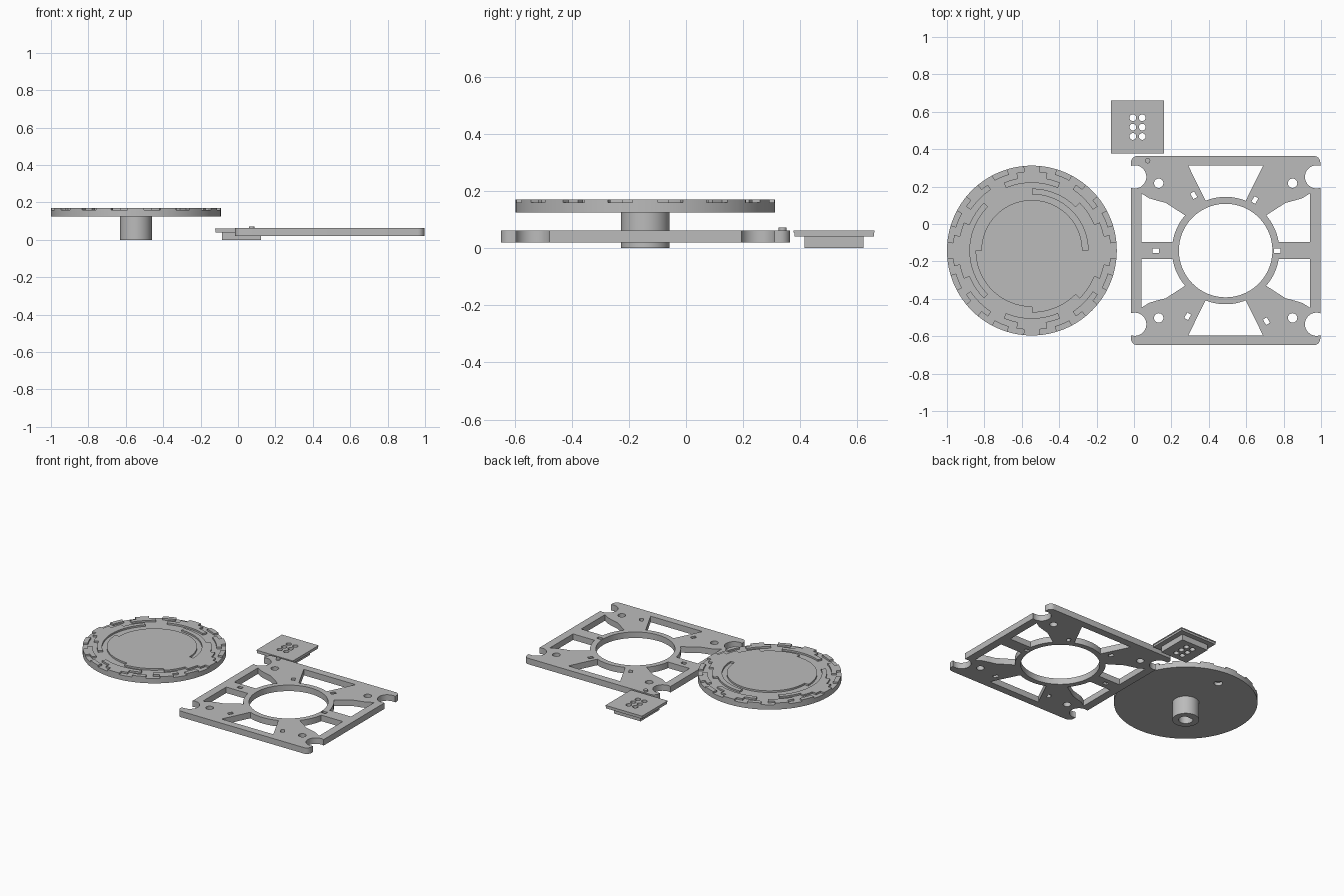
import bpy, bmesh
from math import sin, cos, pi, radians

old = bpy.data.objects.get("Cube")
if old:
    bpy.data.objects.remove(old, do_unlink=True)

grey = bpy.data.materials.new("plain_grey")
grey.use_nodes = True
grey.diffuse_color = (0.5, 0.5, 0.5, 1)
grey.node_tree.nodes["Principled BSDF"].inputs["Base Color"].default_value = (0.5, 0.5, 0.5, 1)


def arc(cx, cy, r, a0, a1, n):
    """Points on an arc, angles in degrees."""
    angles = [radians(a0 + (a1 - a0) * i / n) for i in range(n + 1)]
    return [(cx + r * cos(a), cy + r * sin(a)) for a in angles]


def circle(cx, cy, r, n=48):
    return arc(cx, cy, r, 0, 360, n)[:-1]


def rect(cx, cy, w, h, turn=0):
    c, s = cos(radians(turn)), sin(radians(turn))
    corners = [(-w / 2, -h / 2), (w / 2, -h / 2), (w / 2, h / 2), (-w / 2, h / 2)]
    return [(cx + x * c - y * s, cy + x * s + y * c) for x, y in corners]


def prisms(name, shapes, z0, z1, at=(0, 0)):
    """Extrude each outline from z0 to z1 in one object."""
    bm = bmesh.new()
    for pts in shapes:
        low = [bm.verts.new((x + at[0], y + at[1], z0)) for x, y in pts]
        high = [bm.verts.new((x + at[0], y + at[1], z1)) for x, y in pts]
        bm.faces.new(low)
        bm.faces.new(high)
        for i in range(len(pts)):
            j = (i + 1) % len(pts)
            bm.faces.new((low[i], low[j], high[j], high[i]))
    return finish(name, bm)


def finish(name, bm):
    bmesh.ops.recalc_face_normals(bm, faces=bm.faces)
    mesh = bpy.data.meshes.new(name)
    bm.to_mesh(mesh)
    bm.free()
    mesh.materials.append(grey)
    obj = bpy.data.objects.new(name, mesh)
    bpy.context.collection.objects.link(obj)
    return obj


def activate(obj):
    bpy.ops.object.select_all(action='DESELECT')
    obj.select_set(True)
    bpy.context.view_layer.objects.active = obj


def cut(obj, shapes, z0, z1, at=(0, 0)):
    """Cut the outlines out of an object."""
    cutter = prisms("cutter", shapes, z0, z1, at)
    mod = obj.modifiers.new("cut", 'BOOLEAN')
    mod.operation, mod.solver, mod.object = 'DIFFERENCE', 'EXACT', cutter
    activate(obj)
    bpy.ops.object.modifier_apply(modifier=mod.name)
    bpy.data.objects.remove(cutter, do_unlink=True)


def smooth(obj):
    activate(obj)
    bpy.ops.object.shade_smooth_by_angle(angle=radians(30))


# Square frame with rounded corners
FRAME = (0.49, -0.142)
HALF, ROUND = 0.506, 0.035
outline = []
for k, (sx, sy) in enumerate([(1, 1), (-1, 1), (-1, -1), (1, -1)]):
    inner = HALF - ROUND
    outline += arc(sx * inner, sy * inner, ROUND, 90 * k, 90 * k + 90, 6)
frame = prisms("frame", [outline], 0.02, 0.062, FRAME)

# Openings around the central ring, mirrored
RING = 0.287
openings = [circle(0, 0, 0.25, 96)]
side = [(0.45, 0.045), (0.45, 0.305), (0.41, 0.28), (0.37, 0.268), (0.32, 0.255)]
side += arc(0, 0, RING, 41, 9, 10)
end = [(-0.2, 0.454), (0.2, 0.454)] + arc(0, 0, RING, 68, 112, 12)
for sy in (1, -1):
    openings.append([(x, y * sy) for x, y in end])
    for sx in (1, -1):
        openings.append([(x * sx, y * sy) for x, y in side])
        openings.append(circle(0.486 * sx, 0.394 * sy, 0.062))     # corner notch
        openings.append(circle(0.358 * sx, 0.36 * sy, 0.025, 32))  # screw hole

# Small slots on the spokes: distance and direction
for dist, turn in [(0.275, 0), (0.312, 60), (0.341, 120), (0.374, 180), (0.406, 240), (0.436, 300)]:
    a = radians(turn)
    openings.append(rect(dist * cos(a), dist * sin(a), 0.034, 0.024, turn))
cut(frame, openings, 0, 0.1, FRAME)
smooth(frame)
smooth(prisms("frame_peg", [circle(0.073, 0.338, 0.014, 24)], 0.06, 0.072))

# Disc with a blind hole below
DISC = (-0.546, -0.142)
RIM, HUB, FLOOR, TOP = 0.454, 0.27, 0.159, 0.171
disc = prisms("disc", [circle(0, 0, RIM, 128)], 0.125, FLOOR, DISC)
cut(disc, [circle(0, 0.32, 0.027, 32)], 0.1, 0.148, DISC)
smooth(disc)
smooth(prisms("disc_centre", [circle(0, 0, HUB, 128)], FLOOR, TOP, DISC))

# Raised code tracks: each ring has twice as many gaps as the one inside it
SECTORS, TRACKS = 128, 6
step = (RIM - HUB) / TRACKS


def raised(track, sector):
    n = SECTORS - 1 - sector
    gray = n ^ (n >> 1)
    return not (gray >> (6 - track)) & 1


bm = bmesh.new()
grid = []
for t in range(TRACKS + 1):
    pts = circle(*DISC, HUB + t * step, SECTORS)
    grid.append([bm.verts.new((x, y, FLOOR)) for x, y in pts])
for t in range(TRACKS):
    for s in range(SECTORS):
        if not raised(t, (s + 0) % SECTORS):
            continue
        e = (s + 1) % SECTORS
        bm.faces.new((grid[t][s], grid[t + 1][s], grid[t + 1][e], grid[t][e]))
bmesh.ops.delete(bm, geom=[v for v in bm.verts if not v.link_faces], context='VERTS')
new = bmesh.ops.extrude_face_region(bm, geom=bm.faces[:])["geom"]
for v in new:
    if isinstance(v, bmesh.types.BMVert):
        v.co.z = TOP
smooth(finish("code_tracks", bm))

# Hollow stem with a flat-sided shaft hole
stem = prisms("stem", [circle(0, 0, 0.085, 64)], 0, 0.126, DISC)
cut(stem, [arc(0, 0, 0.045, -230, 50, 32)], -0.02, 0.1, DISC)
smooth(stem)

# Sensor cover: plate on a smaller block, with six holes through both
PLATE = (0.019, 0.518)
holes = [circle(x, y, 0.018, 32) for x in (-0.025, 0.025) for y in (-0.05, 0, 0.05)]
for name, w, z0, z1 in [("cover_block", 0.207, 0, 0.04),
                        ("cover_plate", 0.278, 0.04, 0.054),
                        ("cover_lip", 0.283, 0.054, 0.061)]:
    part = prisms(name, [rect(0, 0, w, w)], z0, z1, PLATE)
    cut(part, holes, -0.1, 0.2, PLATE)
    smooth(part)
